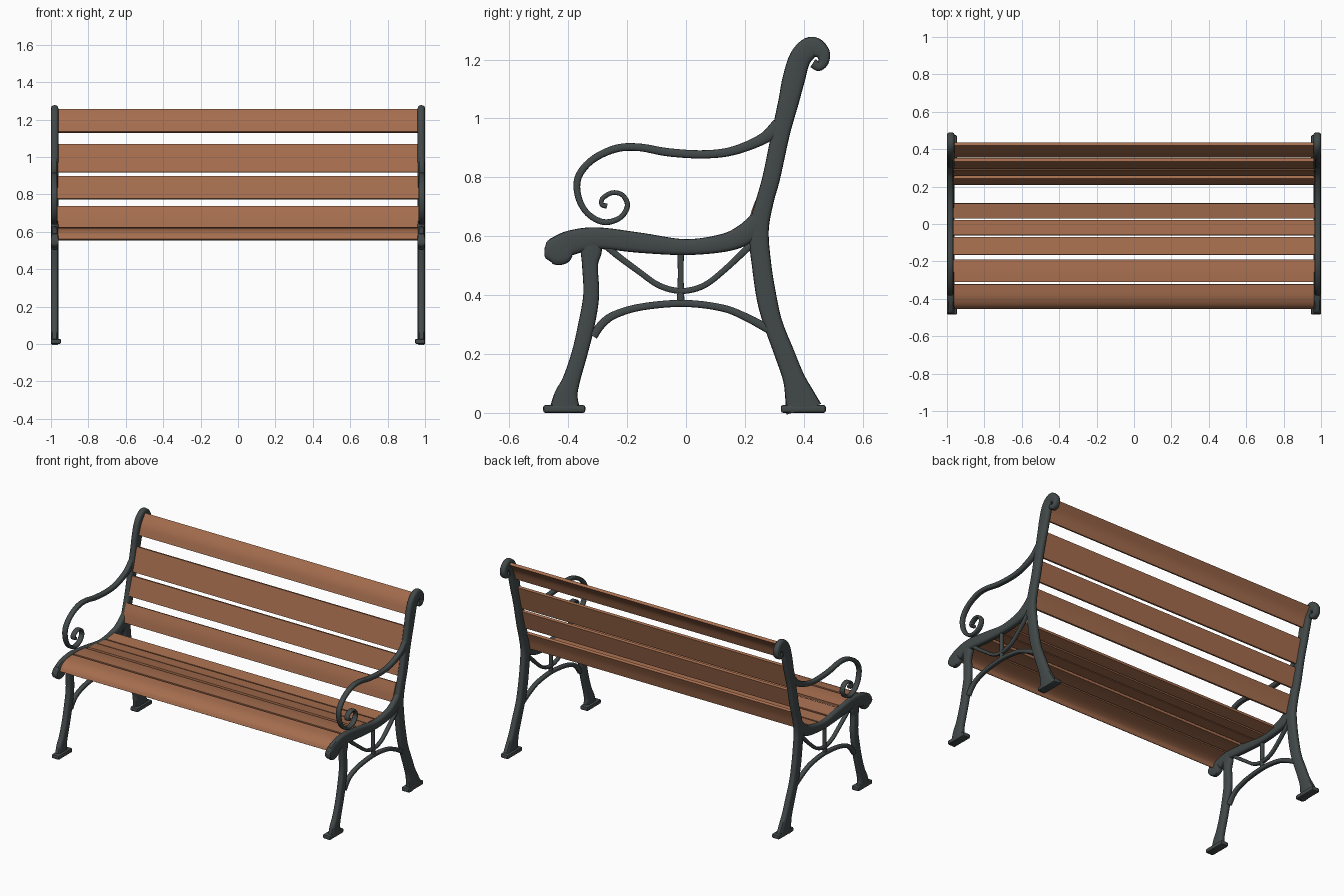
import bpy, bmesh, math
from mathutils import Vector

if "Cube" in bpy.data.objects:
    bpy.data.objects.remove(bpy.data.objects["Cube"], do_unlink=True)


def material(name, rgb):
    m = bpy.data.materials.new(name)
    m.use_nodes = True
    m.diffuse_color = (*rgb, 1)
    m.node_tree.nodes["Principled BSDF"].inputs["Base Color"].default_value = (*rgb, 1)
    return m


IRON = material("dark cast iron", (0.055, 0.066, 0.066))
WOOD = material("brown wood", (0.38, 0.155, 0.077))

# Cross-sections: a softened bar for iron, a plain rectangle for wood
ROUND = []
for k in range(16):
    c, s = math.cos(math.tau * k / 16), math.sin(math.tau * k / 16)
    ROUND.append((math.copysign(abs(c) ** 0.6, c), math.copysign(abs(s) ** 0.6, s)))
FLAT = [(1, 1), (-1, 1), (-1, -1), (1, -1)]


def finish(name, bm, mat, mirror):
    bmesh.ops.recalc_face_normals(bm, faces=bm.faces)
    mesh = bpy.data.meshes.new(name)
    bm.to_mesh(mesh)
    bm.free()
    mesh.materials.append(mat)
    obj = bpy.data.objects.new(name, mesh)
    bpy.context.collection.objects.link(obj)
    bpy.ops.object.select_all(action="DESELECT")
    obj.select_set(True)
    bpy.context.view_layer.objects.active = obj
    bpy.ops.object.shade_smooth_by_angle(angle=math.radians(40))
    if mirror:
        obj.modifiers.new("other side", "MIRROR").use_axis[0] = True
    return obj


def smooth_path(points, steps=6):
    """Spline through (y, z, half width) points."""
    p = [Vector(q) for q in points]
    p = [2 * p[0] - p[1]] + p + [2 * p[-1] - p[-2]]
    out = []
    for a, b, c, d in zip(p, p[1:], p[2:], p[3:]):
        for i in range(steps):
            t = i / steps
            out.append(0.5 * (2 * b + (c - a) * t + (2 * a - 5 * b + 4 * c - d) * t ** 2
                              + (3 * b - a - 3 * c + d) * t ** 3))
    return out + [p[-2]]


def sweep(name, points, x, half, mat=IRON, section=ROUND, mirror=True):
    """Sweep a section of varying width along a path in the side plane."""
    path = smooth_path(points)
    bm = bmesh.new()
    rings = []
    for i, p in enumerate(path):
        t = path[min(i + 1, len(path) - 1)] - path[max(i - 1, 0)]
        n = Vector((-t.y, t.x)).normalized()
        rings.append([bm.verts.new((x + half * v, p.x + n.x * p.z * u, p.y + n.y * p.z * u))
                      for u, v in section])
    for r, s in zip(rings, rings[1:]):
        for k in range(len(r)):
            j = (k + 1) % len(r)
            bm.faces.new((r[k], r[j], s[j], s[k]))
    bm.faces.new(rings[0])
    bm.faces.new(rings[-1])
    return finish(name, bm, mat, mirror)


# Rear leg running up into the back post and its curled head
sweep("back_post", [
    (.40, .012, .062), (.385, .06, .05), (.365, .12, .037), (.335, .2, .034),
    (.297, .3, .032), (.275, .385, .034), (.257, .5, .033), (.247, .62, .034),
    (.268, .72, .03), (.29, .8, .03), (.322, .95, .031), (.349, 1.06, .035),
    (.365, 1.13, .038), (.388, 1.205, .037), (.427, 1.242, .036), (.462, 1.225, .026),
    (.468, 1.195, .018), (.451, 1.177, .016), (.431, 1.188, .016)], .98, .02)

# Front leg
sweep("front_leg", [
    (-.32, .60, .03), (-.322, .55, .036), (-.326, .5, .027), (-.322, .4, .027),
    (-.338, .3, .028), (-.362, .2, .027), (-.39, .11, .03), (-.407, .06, .04),
    (-.412, .012, .052)], .98, .019)

# Seat rail and its rounded front knob
sweep("seat_rail", [
    (-.445, .553, .042), (-.39, .578, .042), (-.30, .593, .037), (-.15, .577, .034),
    (0, .563, .027), (.13, .578, .031), (.2, .607, .036), (.25, .65, .036)], .98, .02)
sweep("seat_rail_knob", [
    (-.481, .548, .012), (-.473, .548, .028), (-.455, .55, .042), (-.432, .549, .047),
    (-.409, .552, .042), (-.392, .556, .025)], .98, .02)

# Scrolled armrest
sweep("armrest", [
    (.315, .975, .026), (.26, .93, .019), (.16, .89, .015), (.06, .878, .014),
    (-.06, .885, .014), (-.16, .902, .013), (-.24, .897, .013), (-.32, .858, .012),
    (-.366, .8, .012), (-.366, .735, .011), (-.335, .678, .01), (-.28, .648, .01),
    (-.225, .662, .009), (-.199, .702, .009), (-.214, .738, .008), (-.248, .748, .008),
    (-.282, .73, .008), (-.286, .708, .008), (-.268, .702, .009)], .982, .016)

# Braces under the seat
sweep("lower_arch", [
    (-.315, .26, .014), (-.285, .302, .014), (-.24, .334, .013), (-.15, .36, .012),
    (-.01, .372, .012), (.12, .357, .012), (.2, .327, .013), (.28, .285, .015)], .982, .014)
sweep("curved_brace", [
    (-.29, .585, .012), (-.24, .54, .011), (-.16, .48, .01), (-.09, .432, .01),
    (-.015, .414, .01), (.06, .432, .01), (.13, .485, .01), (.22, .57, .012)], .982, .012)
sweep("brace_strut", [(-.018, .56, .011), (-.018, .46, .01), (-.018, .37, .013)], .982, .011)

# Foot pads
for name, y0, y1 in (("front_foot", -.485, -.342), ("back_foot", .322, .475)):
    bm = bmesh.new()
    bmesh.ops.create_cube(bm, size=1)
    for v in bm.verts:
        v.co = (.973 + v.co.x * .054, (y0 + y1) / 2 + v.co.y * (y1 - y0), .0135 + v.co.z * .027)
    bmesh.ops.bevel(bm, geom=bm.edges[:], offset=.008, segments=2, affect="EDGES", profile=.5)
    finish(name, bm, IRON, True)

# Wooden slats: seat from front to rear, then back from bottom to top
slats = {
    "seat_slat": [
        [(-.446, .557), (-.428, .584), (-.385, .604), (-.322, .612)],
        [(-.31, .612), (-.25, .61), (-.19, .603)],
        [(-.165, .6), (-.07, .586)],
        [(-.06, .583), (.02, .577)],
        [(.03, .577), (.11, .588)]],
    "back_slat": [
        [(.216, .622), (.23, .68), (.251, .735)],
        [(.266, .775), (.298, .895)],
        [(.304, .918), (.343, 1.068)],
        [(.365, 1.132), (.388, 1.195), (.428, 1.25)]],
}
for name, group in slats.items():
    for i, pts in enumerate(group):
        sweep(f"{name}_{i + 1}", [(y, z, .009) for y, z in pts], -.004, .968, WOOD, FLAT, False)
